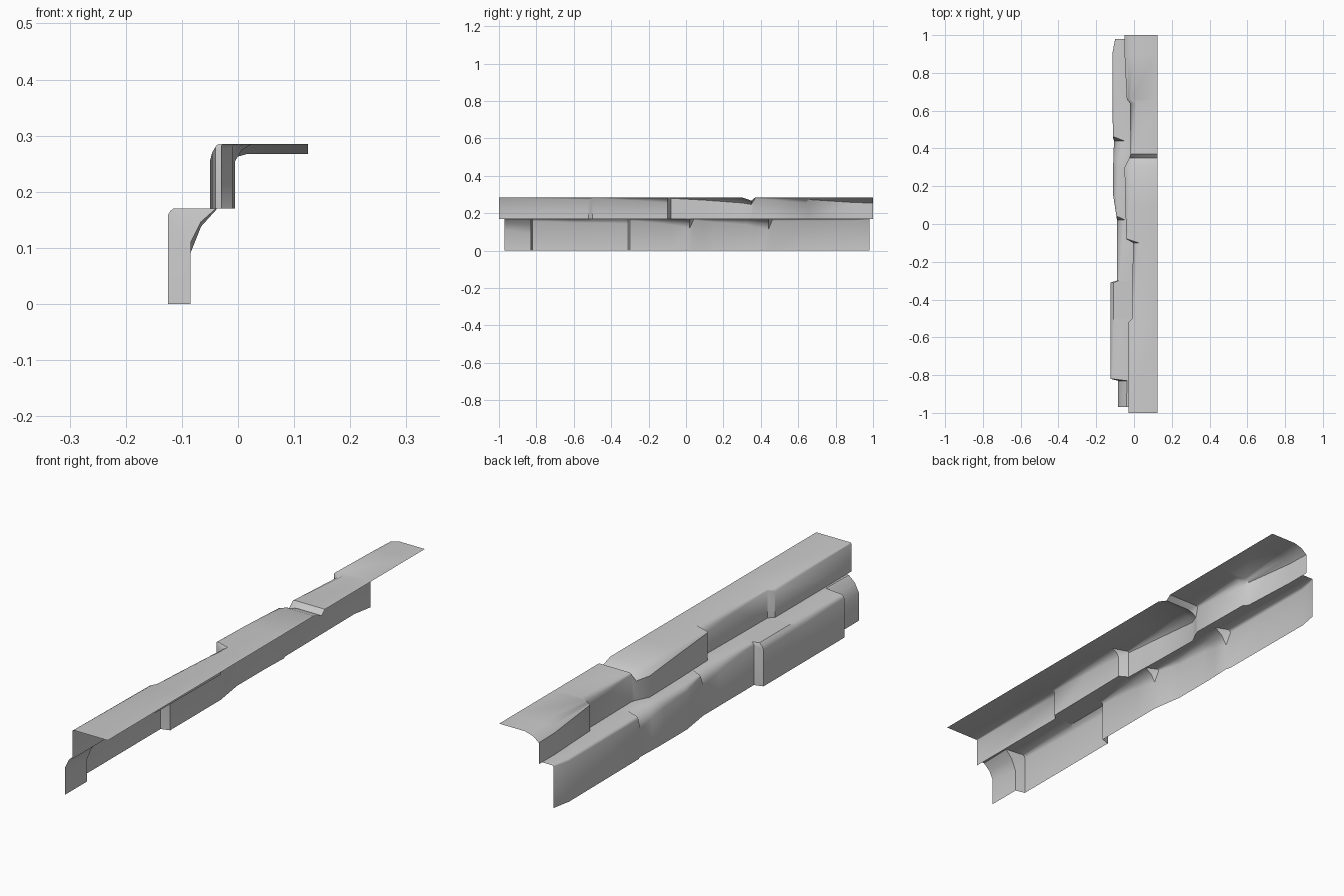
import bpy, math

old = bpy.data.objects.get("Cube")
if old:
    bpy.data.objects.remove(old, do_unlink=True)

stone = bpy.data.materials.new("grey stone")
stone.use_nodes = True
colour = (0.6, 0.6, 0.6, 1)
stone.diffuse_color = colour
stone.node_tree.nodes["Principled BSDF"].inputs["Base Color"].default_value = colour

LEDGE, TOP, BACK = 0.17, 0.285, 0.125

# Upper tier stations: y, foot x, bevel run, bevel drop, top sag
UPPER = [
    (1.00, -0.050, 0.060, 0.030, 0),
    (0.90, -0.050, 0.050, 0.028, 0),
    (0.66, -0.038, 0.020, 0.012, 0),
    (0.64, -0.022, 0.035, 0.030, 0),
    (0.37, -0.018, 0.008, 0.006, 0),
    (0.35, -0.025, 0.040, 0.020, 0.018),
    (0.30, -0.050, 0.050, 0.030, 0),
    (0.10, -0.046, 0.025, 0.015, 0),
    (-0.08, -0.040, 0.006, 0.005, 0),
    (-0.10, -0.005, 0.030, 0.030, 0),
    (-0.30, -0.008, 0.020, 0.015, 0),
    (-0.50, -0.010, 0.006, 0.005, 0),
    (-0.52, -0.030, 0.015, 0.012, 0),
    (-1.00, -0.030, 0.004, 0.003, 0),
]

# Lower tier stations: y, face x, bevel run, bevel drop
LOWER = [
    (0.98, -0.100, 0.004, 0.004),
    (0.90, -0.115, 0.008, 0.008),
    (0.46, -0.112, 0.010, 0.010),
    (0.44, -0.106, 0.055, 0.060),
    (0.32, -0.110, 0.025, 0.030),
    (0.15, -0.110, 0.018, 0.018),
    (0.04, -0.093, 0.006, 0.006),
    (0.02, -0.090, 0.045, 0.050),
    (-0.12, -0.090, 0.025, 0.025),
    (-0.30, -0.090, 0.010, 0.010),
    (-0.31, -0.125, 0.017, 0.025),
    (-0.60, -0.125, 0.017, 0.020),
    (-0.82, -0.125, 0.010, 0.012),
    (-0.83, -0.085, 0.048, 0.080),
    (-0.97, -0.085, 0.045, 0.060),
]


def foot_x(y):
    """Foot of the upper tier, where the ledge must end."""
    for a, b in zip(UPPER, UPPER[1:]):
        if b[0] <= y <= a[0]:
            return a[1] + (b[1] - a[1]) * (a[0] - y) / (a[0] - b[0])
    return UPPER[-1][1]


def upper_profile(y, x, run, drop, sag):
    top = TOP - sag
    return [(x, y, LEDGE), (x, y, top - drop),
            (x + run * 0.4, y, top - drop * 0.35),
            (x + run, y, top), (BACK, y, top)]


def lower_profile(y, x, run, drop):
    return [(x, y, 0), (x, y, LEDGE - drop),
            (x + run * 0.4, y, LEDGE - drop * 0.4),
            (x + run, y, LEDGE), (max(foot_x(y), x + run + 0.002), y, LEDGE)]


def loft(name, rows):
    """Skin an open sheet across the cross-sections."""
    n = len(rows[0])
    faces = [(i * n + j, i * n + j + 1, (i + 1) * n + j + 1, (i + 1) * n + j)
             for i in range(len(rows) - 1) for j in range(n - 1)]
    mesh = bpy.data.meshes.new(name)
    mesh.from_pydata([p for row in rows for p in row], [], [f[::-1] for f in faces])
    mesh.materials.append(stone)
    obj = bpy.data.objects.new(name, mesh)
    bpy.context.collection.objects.link(obj)
    bpy.ops.object.select_all(action="DESELECT")
    obj.select_set(True)
    bpy.context.view_layer.objects.active = obj
    bpy.ops.object.shade_smooth_by_angle(angle=math.radians(40))


def with_ledge_breaks(stations):
    """Add sections to the lower tier wherever the upper foot changes."""
    rows = list(stations)
    for y in (s[0] for s in UPPER):
        for a, b in zip(stations, stations[1:]):
            if b[0] < y < a[0]:
                t = (a[0] - y) / (a[0] - b[0])
                rows.append(tuple(p + (q - p) * t for p, q in zip(a, b)))
    return sorted(rows, reverse=True)


# Two stepped rock tiers
loft("upper_cliff_tier", [upper_profile(*s) for s in UPPER])
loft("lower_cliff_tier", [lower_profile(*s) for s in with_ledge_breaks(LOWER)])
